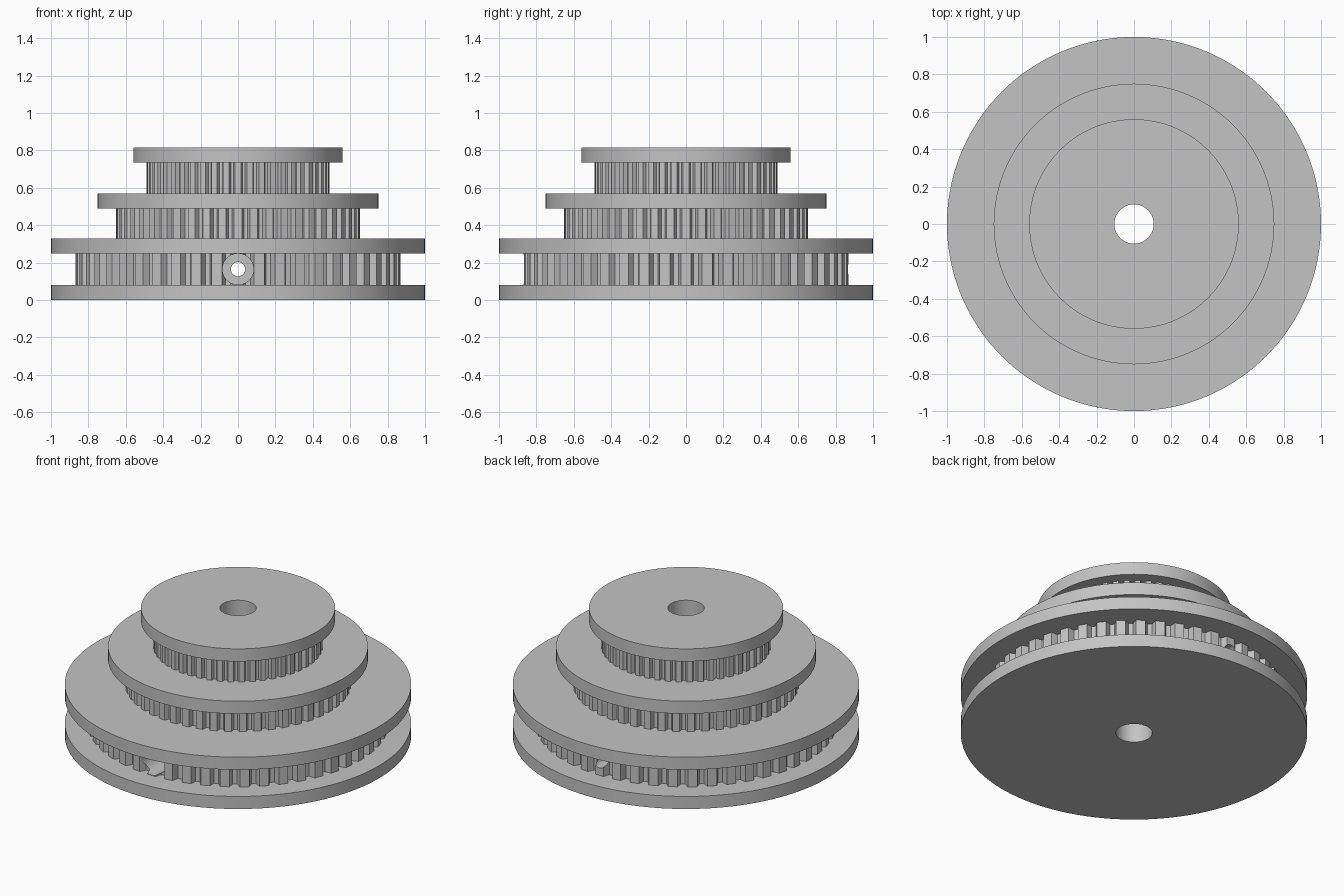
import bpy, bmesh
from math import sin, cos, pi, radians

cube = bpy.data.objects.get("Cube")
if cube:
    bpy.data.objects.remove(cube, do_unlink=True)

metal = bpy.data.materials.new("grey metal")
metal.use_nodes = True
GREY = (0.55, 0.55, 0.55, 1)
metal.diffuse_color = GREY
metal.node_tree.nodes["Principled BSDF"].inputs["Base Color"].default_value = GREY

BORE = 0.105
TEETH = 48


def shade(obj):
    bpy.ops.object.select_all(action="DESELECT")
    obj.select_set(True)
    bpy.context.view_layer.objects.active = obj
    bpy.ops.object.shade_smooth_by_angle(angle=radians(25))


def bored_disc(name, outline, z0, z1):
    """Solid with an (angle, radius) outline and a round central bore."""
    bm = bmesh.new()
    loops = []
    for z, bored in ((z0, False), (z1, False), (z1, True), (z0, True)):
        loops.append([bm.verts.new((cos(a) * (BORE if bored else r),
                                    sin(a) * (BORE if bored else r), z))
                      for a, r in outline])
    n = len(outline)
    for k in range(4):
        low, high = loops[k], loops[(k + 1) % 4]
        for i in range(n):
            j = (i + 1) % n
            bm.faces.new((low[i], low[j], high[j], high[i]))
    bmesh.ops.recalc_face_normals(bm, faces=bm.faces)
    mesh = bpy.data.meshes.new(name)
    bm.to_mesh(mesh)
    bm.free()
    obj = bpy.data.objects.new(name, mesh)
    bpy.context.collection.objects.link(obj)
    mesh.materials.append(metal)
    shade(obj)
    return obj


def flange(name, radius, z0, z1):
    n = 144
    return bored_disc(name, [(2 * pi * i / n, radius) for i in range(n)], z0, z1)


def toothed_ring(name, radius, z0, z1):
    # Trapezoid teeth: flat crest, sloped flanks, narrow root
    root = radius * 0.955
    pitch = 2 * pi / TEETH
    tooth = ((-0.24, radius), (0.24, radius), (0.38, root), (0.62, root))
    outline = [((i + f) * pitch, r) for i in range(TEETH) for f, r in tooth]
    return bored_disc(name, outline, z0, z1)


def drill(target, radius, y0, y1, z):
    """Cut a round hole along y."""
    bpy.ops.mesh.primitive_cylinder_add(
        vertices=48, radius=radius, depth=y1 - y0,
        location=(0, (y0 + y1) / 2, z), rotation=(pi / 2, 0, 0))
    cutter = bpy.context.object
    cutter.hide_render = True
    cutter.data.materials.append(metal)
    mod = target.modifiers.new("hole", "BOOLEAN")
    mod.object = cutter
    mod.operation = "DIFFERENCE"
    mod.solver = "EXACT"
    bpy.context.view_layer.objects.active = target
    bpy.ops.object.modifier_apply(modifier=mod.name)
    bpy.data.objects.remove(cutter, do_unlink=True)


# Flanges
flange("bottom_flange", 1.0, 0, 0.08)
flange("large_flange", 1.0, 0.25, 0.33)
flange("medium_flange", 0.75, 0.49, 0.57)
flange("top_flange", 0.56, 0.735, 0.815)

# Toothed belt tracks
large = toothed_ring("large_teeth", 0.87, 0.08, 0.25)
toothed_ring("medium_teeth", 0.652, 0.33, 0.49)
toothed_ring("small_teeth", 0.489, 0.57, 0.735)

# Set screw hole right through, with a counterbore at the front
drill(large, 0.083, -1.0, -0.7, 0.165)
drill(large, 0.038, -1.1, 1.1, 0.165)
shade(large)
